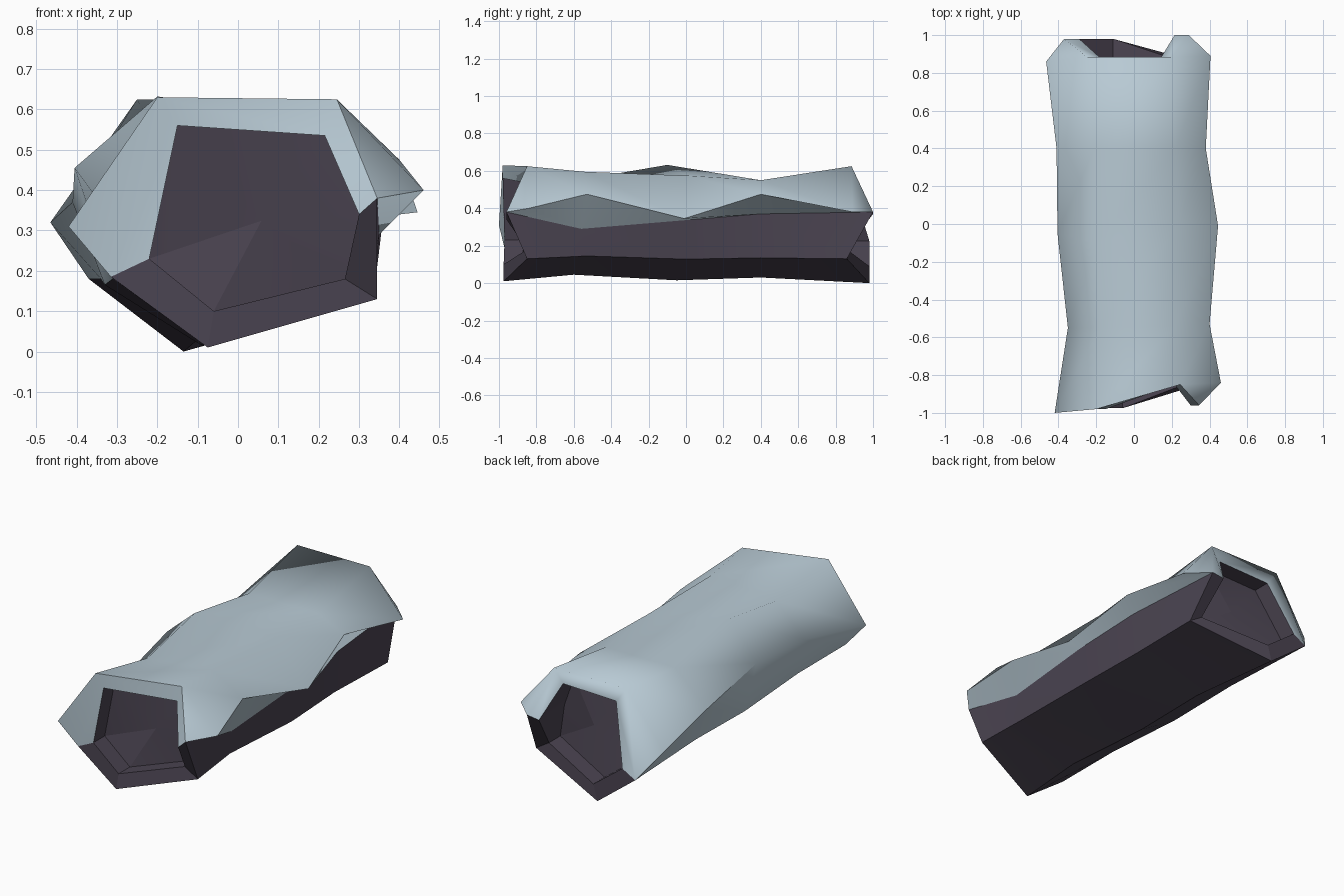
import bpy, bmesh
from mathutils import Vector

if "Cube" in bpy.data.objects:
    bpy.data.objects.remove(bpy.data.objects["Cube"])

def material(name, rgb):
    m = bpy.data.materials.new(name)
    m.diffuse_color = (*rgb, 1)
    m.use_nodes = True
    m.node_tree.nodes["Principled BSDF"].inputs["Base Color"].default_value = m.diffuse_color
    return m

WOOD = material("dark wood", (0.070, 0.058, 0.083))
SNOW = material("pale snow", (0.48, 0.59, 0.66))

# Cross-sections front to back; corners in order:
# top left, top right, right overhang, right snow edge,
# right bottom, keel, left snow edge, left overhang
SECTIONS = [
    [(-.20, -.98, .63), (.245, -.85, .625), (.46, -.84, .40), (.345, -.96, .38),
     (.345, -.85, .13), (-.075, -.975, .01), (-.315, -.97, .185), (-.42, -1.0, .31)],
    [(-.18, -.55, .555), (.22, -.54, .595), (.40, -.53, .475), (.35, -.56, .29),
     (.32, -.53, .145), (-.08, -.60, .045), (-.31, -.55, .18), (-.35, -.55, .38)],
    [(-.20, -.10, .632), (.24, 0, .575), (.445, -.01, .345), (.36, -.02, .335),
     (.335, 0, .128), (-.09, -.05, .015), (-.33, -.05, .165), (-.405, -.05, .455)],
    [(-.21, .40, .55), (.22, .40, .55), (.38, .40, .475), (.34, .40, .37),
     (.32, .40, .135), (-.10, .40, .03), (-.34, .40, .18), (-.41, .40, .37)],
    [(-.25, .885, .625), (.20, .885, .625), (.405, .89, .38), (.29, 1.0, .38),
     (.33, .86, .13), (-.135, .98, 0), (-.37, .98, .18), (-.465, .86, .32)],
]
RIM = [0, 1, 3, 4, 5, 6]          # corners of the hollow end (no overhangs)
SNOWY = {6, 7, 0, 1, 2}           # sides starting at these corners carry snow
# Opening outlines (x, z) of the two hollow ends
FRONT_HOLE = [(-.15, .56), (.215, .535), (.30, .34), (.265, .18), (-.06, .10), (-.22, .23)]
BACK_HOLE = [(-.185, .54), (.145, .55), (.215, .37), (.25, .18), (-.11, .09), (-.29, .225)]

def end_rings(sec, outline, inward):
    """Rim, hole edge and recessed floor edge of a hollow end."""
    pts = [Vector(sec[i]) for i in RIM]
    hole = [Vector((x, p.y, z)) for (x, z), p in zip(outline, pts)]
    floor = [p + Vector((0, inward * .10, 0)) for p in hole]
    floor[2].y = (floor[1].y + floor[3].y) / 2   # keep the floor even
    return pts, hole, floor

def build(name, faces, mat, smooth_angle):
    bm = bmesh.new()
    for f in faces:
        bm.faces.new([bm.verts.new(p) for p in f])
    bmesh.ops.remove_doubles(bm, verts=bm.verts, dist=1e-5)
    bmesh.ops.recalc_face_normals(bm, faces=bm.faces)
    # make the side faces point away from the log axis
    bm.normal_update()
    centre = Vector((0, 0, .32))
    score = sum((f.calc_center_median() - centre).dot(f.normal) * f.calc_area() for f in bm.faces)
    if score < 0:
        bmesh.ops.reverse_faces(bm, faces=bm.faces)
    me = bpy.data.meshes.new(name)
    bm.to_mesh(me)
    bm.free()
    me.materials.append(mat)
    ob = bpy.data.objects.new(name, me)
    bpy.context.collection.objects.link(ob)
    if smooth_angle:
        bpy.ops.object.select_all(action='DESELECT')
        ob.select_set(True)
        bpy.context.view_layer.objects.active = ob
        bpy.ops.object.shade_smooth_by_angle(angle=smooth_angle)

wood, snow = [], []
# Long sides
for a, b in zip(SECTIONS, SECTIONS[1:]):
    for i in range(8):
        j = (i + 1) % 8
        (snow if i in SNOWY else wood).append([a[i], a[j], b[j], b[i]])

# Hollow ends: rim, hole wall, recessed floor, and snow overhang tips
for sec, outline, inward in ((SECTIONS[0], FRONT_HOLE, 1), (SECTIONS[-1], BACK_HOLE, -1)):
    outer, hole, floor = end_rings(sec, outline, inward)
    mid = sum(floor, Vector()) / 6
    for k in range(6):
        n = (k + 1) % 6
        (snow if k in (0, 1, 5) else wood).append([outer[k], outer[n], hole[n], hole[k]])
        wood.append([hole[k], hole[n], floor[n], floor[k]])
        wood.append([floor[k], floor[n], mid])
    snow.append([sec[1], sec[2], sec[3]])
    snow.append([sec[6], sec[7], sec[0]])

build("hollow_log", wood, WOOD, 0.2)
build("snow_cover", snow, SNOW, 1.1)
